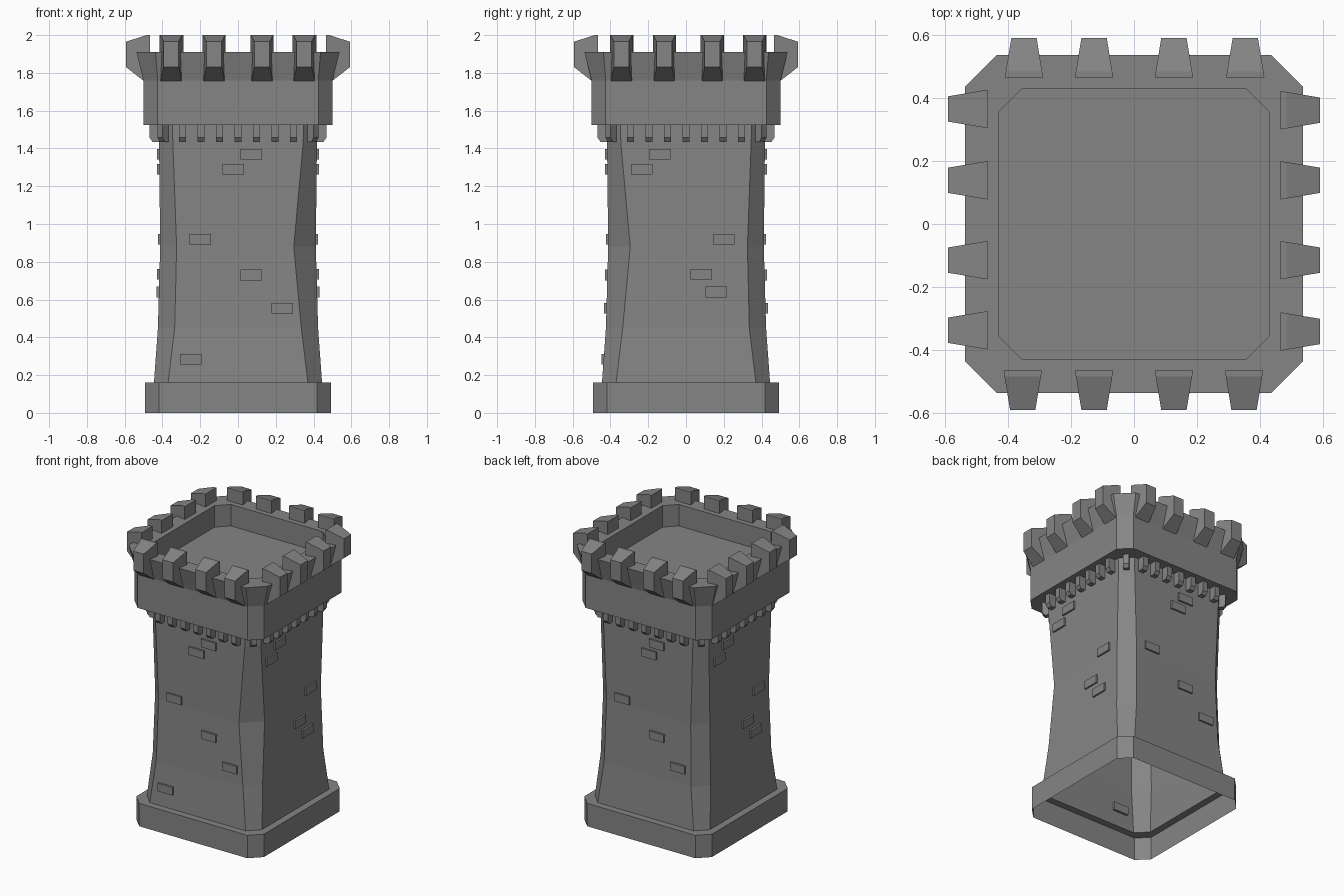
import bpy, math
from mathutils import Matrix

if "Cube" in bpy.data.objects:
    bpy.data.objects.remove(bpy.data.objects["Cube"])

stone = bpy.data.materials.new("grey_stone")
stone.diffuse_color = (0.235, 0.235, 0.235, 1)
stone.use_nodes = True
stone.node_tree.nodes["Principled BSDF"].inputs["Base Color"].default_value = stone.diffuse_color


def make(name, verts, faces):
    me = bpy.data.meshes.new(name)
    me.from_pydata(verts, [], faces)
    me.materials.append(stone)
    ob = bpy.data.objects.new(name, me)
    bpy.context.collection.objects.link(ob)
    return ob


def octagon(h, f, z, worn=0.0):
    """Square ring with cut corners; 'worn' widens the front right cut."""
    g = f - worn
    return [(h, -g, z), (h, f, z), (f, h, z), (-f, h, z),
            (-h, f, z), (-h, -f, z), (-f, -h, z), (g, -h, z)]


# Tower shell: plinth, waisted shaft, flared crown, parapet and sunken floor (open below)
rings = [(.493, .418, 0), (.493, .418, .16), (.445, .37, .16), (.424, .335, .45),
         (.412, .325, .88, .03), (.418, .345, 1.43), (.418, .347, 1.525),
         (.5, .425, 1.525), (.5, .425, 1.76), (.538, .437, 1.91),
         (.431, .356, 1.91), (.431, .356, 1.76)]
verts, faces = [], []
for ring in rings:
    verts += octagon(*ring)
for r in range(len(rings) - 1):
    for i in range(8):
        a, b = r * 8 + i, r * 8 + (i + 1) % 8
        faces.append((a, b, b + 8, a + 8))
top = (len(rings) - 1) * 8
faces.append(tuple(range(top, top + 8)))
make("tower_shell", verts, faces)


def block(name, profile, x, width, angle):
    """Prism of an (outward, z) profile; half width depends on outward distance."""
    n = len(profile)
    vs = [(x + s * width(d), -d, z) for s in (-1, 1) for d, z in profile]
    fs = [tuple(range(n)), tuple(range(2 * n - 1, n - 1, -1))]
    fs += [(i, i + n, (i + 1) % n + n, (i + 1) % n) for i in range(n)]
    ob = make(name, vs, fs)
    ob.data.transform(Matrix.Rotation(angle, 4, 'Z'))
    # make normals point outward
    import bmesh
    bm = bmesh.new()
    bm.from_mesh(ob.data)
    bmesh.ops.recalc_face_normals(bm, faces=bm.faces)
    bm.to_mesh(ob.data)
    bm.free()


def wall(z):
    """Half width of the shaft at height z."""
    pts = [(.16, .445), (.45, .424), (.88, .412), (1.43, .418)]
    for (z0, h0), (z1, h1) in zip(pts, pts[1:]):
        if z <= z1:
            return h0 + (h1 - h0) * (z - z0) / (z1 - z0)
    return .418


merlon = [(.466, 1.88), (.466, 2.0), (.485, 2.0), (.592, 1.965), (.592, 1.83), (.5, 1.758)]
corbel = [(.40, 1.53), (.468, 1.53), (.468, 1.457), (.452, 1.435), (.40, 1.435)]
corner_corbel = [(d + .115, z) for d, z in corbel]

front = [(.07, 1.37), (-.025, 1.29), (-.2, .92), (.07, .73), (.235, .555), (-.25, .285)]
right = [(-.14, 1.37), (-.235, 1.29), (.2, .92), (.08, .735), (.16, .64)]
back = [(.07, 1.37), (.01, 1.29), (-.2, .92), (.07, .73), (.235, .555)]
bricks = [front, right, back, right]
shift = [0, .012, 0, -.012]

for k in range(4):
    ang = k * math.pi / 2
    # battlements, tapering outward
    for x in (-.354, -.127, .127, .35):
        block("merlon", merlon, x + shift[k], lambda d: .061 - (d - .466) * .165, ang)
    # small brackets under the crown, one more on each cut corner
    for i in range(-3, 4):
        block("corbel", corbel, i * .098, lambda d: .019, ang)
    block("corner_corbel", corner_corbel, 0, lambda d: .019, ang + math.pi / 4)
    # raised bricks
    for x, z in bricks[k]:
        h = wall(z)
        prof = [(h - .014, z - .028), (h - .014, z + .028), (h + .012, z + .028), (h + .012, z - .028)]
        block("raised_brick", prof, x, lambda d: .057, ang)
